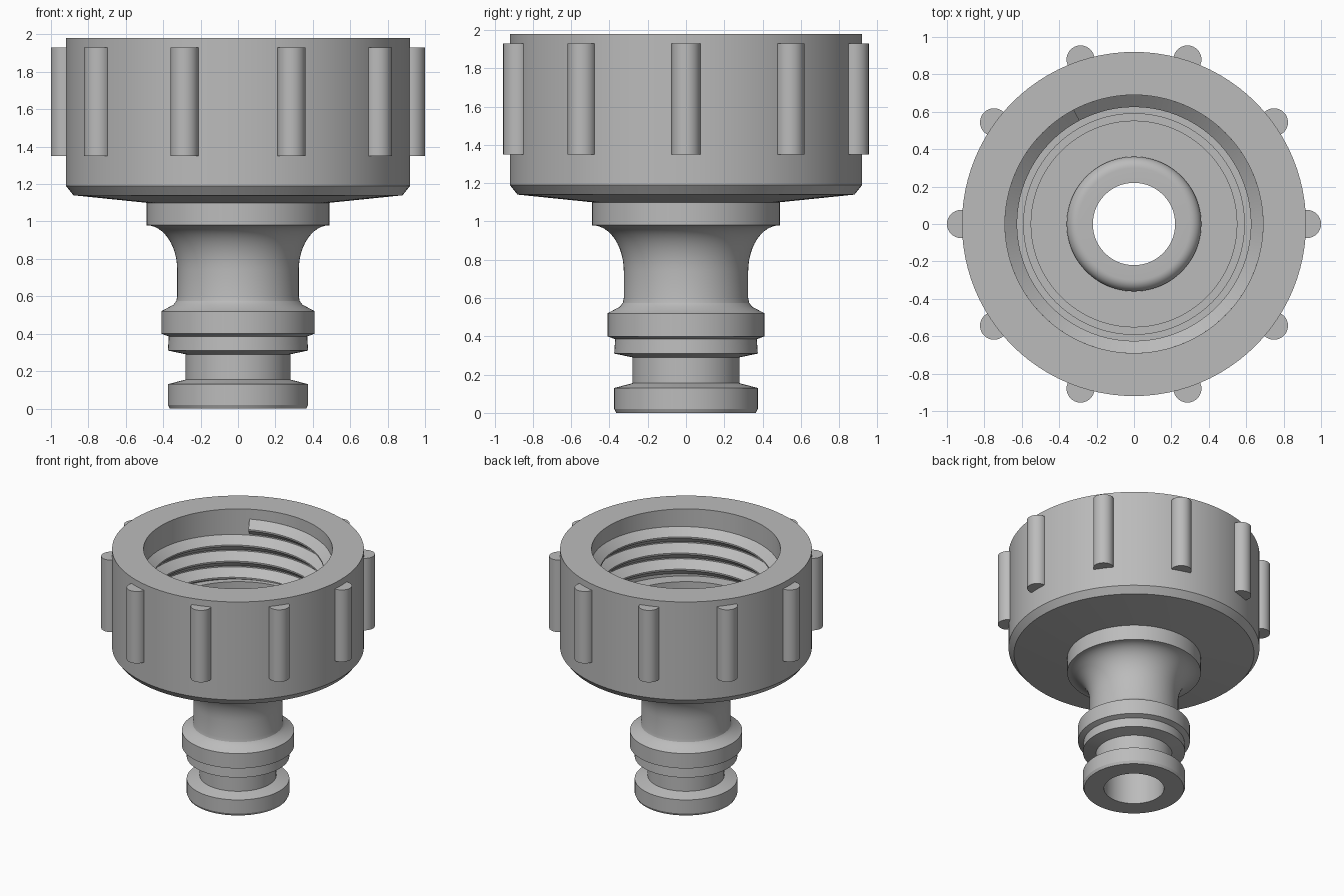
import bpy, bmesh
from math import sin, cos, pi, radians

cube = bpy.data.objects.get("Cube")
if cube:
    bpy.data.objects.remove(cube, do_unlink=True)

SEGMENTS = 96
grey = bpy.data.materials.new("grey plastic")
grey.use_nodes = True
colour = (0.5, 0.5, 0.5, 1)
grey.diffuse_color = colour
grey.node_tree.nodes["Principled BSDF"].inputs["Base Color"].default_value = colour


def finish(name, bm):
    """Turn a bmesh into a smooth, sharp-edged grey object."""
    bmesh.ops.recalc_face_normals(bm, faces=bm.faces)
    mesh = bpy.data.meshes.new(name)
    bm.to_mesh(mesh)
    bm.free()
    mesh.materials.append(grey)
    obj = bpy.data.objects.new(name, mesh)
    bpy.context.collection.objects.link(obj)
    bpy.ops.object.select_all(action="DESELECT")
    obj.select_set(True)
    bpy.context.view_layer.objects.active = obj
    bpy.ops.object.shade_smooth_by_angle(angle=radians(25))
    return obj


def bridge(bm, a, b):
    """Join two matching closed loops of vertices with quads."""
    for i in range(len(a)):
        j = (i + 1) % len(a)
        bm.faces.new((a[i], a[j], b[j], b[i]))


def lathe(name, profile):
    """Spin a closed (radius, height) profile around the z axis."""
    bm = bmesh.new()
    rings = []
    for s in range(SEGMENTS):
        a = 2 * pi * s / SEGMENTS
        rings.append([bm.verts.new((r * cos(a), r * sin(a), z)) for r, z in profile])
    for s in range(SEGMENTS):
        bridge(bm, rings[s], rings[(s + 1) % SEGMENTS])
    return finish(name, bm)


def arc(r, z, rx, rz, start, end, steps=8):
    """Points on an elliptical arc in the profile plane."""
    angles = [radians(start + (end - start) * i / steps) for i in range(steps + 1)]
    return [(r + rx * cos(a), z + rz * sin(a)) for a in angles]


# Plug: bottom collar, seal groove, stop ring, flared neck, rounded inner lip, bore
plug = [(0.22, 0), (0.365, 0), (0.375, 0.02), (0.375, 0.13), (0.28, 0.155),
        (0.28, 0.29), (0.375, 0.31), (0.37, 0.385), (0.41, 0.40), (0.41, 0.52),
        (0.345, 0.555), (0.33, 0.575), (0.325, 0.60)]
plug += arc(0.49, 0.74, 0.165, 0.24, 180, 90, 12)
plug += [(0.49, 1.12), (0.36, 1.12)]
plug += arc(0.30, 1.27, 0.06, 0.06, 0, 90)
plug += [(0.22, 1.33)]
lathe("hose_plug", plug)

# Threaded nut: sloped underside, outer wall, threaded well, washer seat, floor
lathe("nut", [(0.40, 1.095), (0.49, 1.10), (0.88, 1.14), (0.92, 1.19),
              (0.92, 1.98), (0.69, 1.98), (0.69, 1.44), (0.59, 1.44),
              (0.59, 1.30), (0.55, 1.30), (0.55, 1.25), (0.30, 1.25), (0.30, 1.11)])

# Internal right-handed thread, winding down from its upper end
PITCH, TURNS = 0.13, 3.1
section = [(0.70, -0.06), (0.69, -0.06), (0.625, -0.006),
           (0.625, 0.006), (0.69, 0.06), (0.70, 0.06)]
bm = bmesh.new()
loops = []
for s in range(int(SEGMENTS * TURNS) + 1):
    t = s / SEGMENTS
    a = radians(118) - 2 * pi * t
    loops.append([bm.verts.new((r * cos(a), r * sin(a), 1.84 - PITCH * t + z))
                  for r, z in section])
for a, b in zip(loops, loops[1:]):
    bridge(bm, a, b)
bm.faces.new(loops[0])
bm.faces.new(loops[-1])
finish("inner_thread", bm)

# Ten round grip ribs around the nut
for i in range(10):
    a = 2 * pi * i / 10
    bm = bmesh.new()
    bmesh.ops.create_cone(bm, cap_ends=True, segments=32,
                          radius1=0.075, radius2=0.075, depth=0.58)
    bmesh.ops.translate(bm, verts=bm.verts, vec=(0.925 * cos(a), 0.925 * sin(a), 1.64))
    finish(f"grip_rib_{i + 1}", bm)
